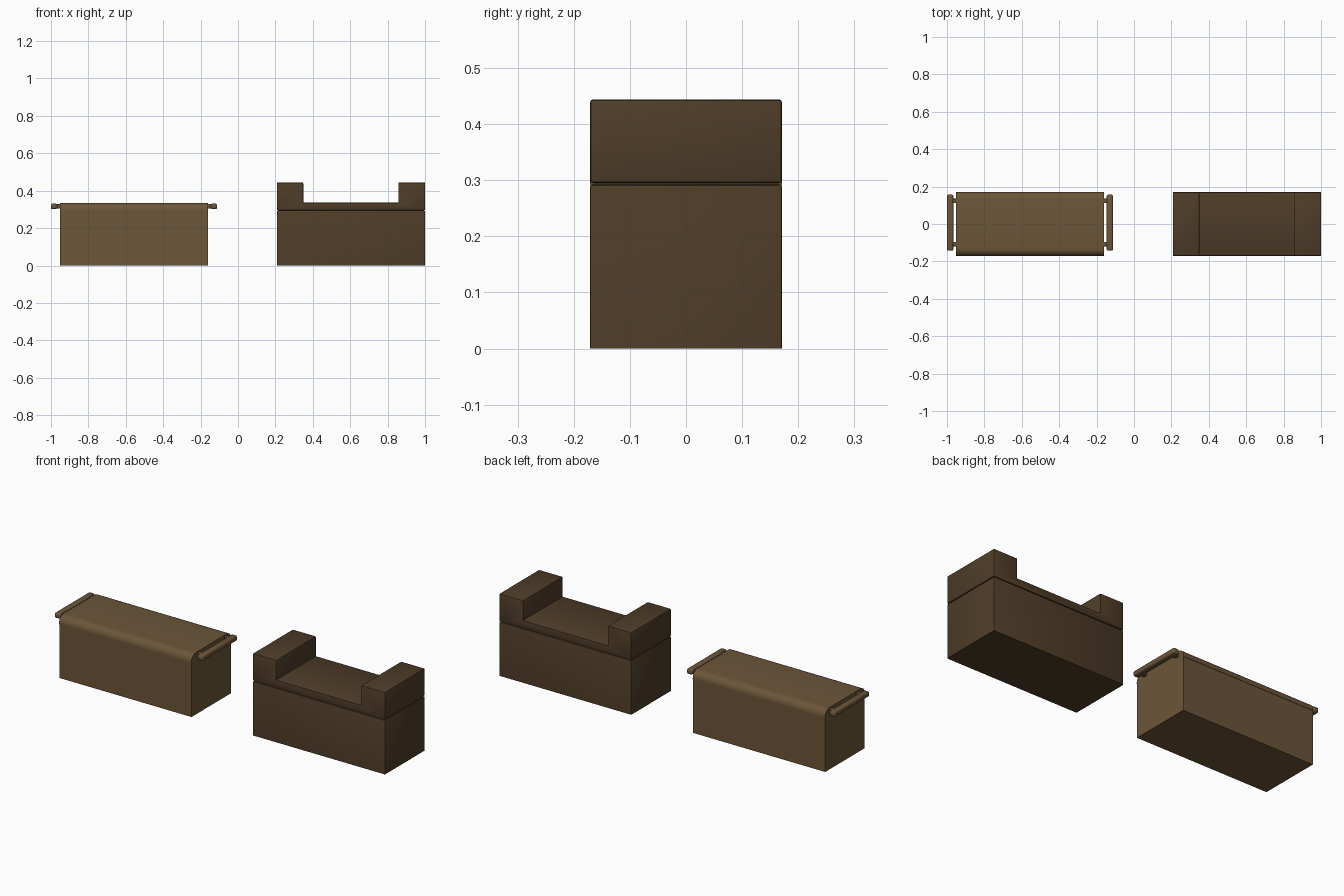
import bpy, bmesh, math

if "Cube" in bpy.data.objects:
    bpy.data.objects.remove(bpy.data.objects["Cube"])


def material(name, rgb):
    m = bpy.data.materials.new(name)
    m.diffuse_color = (*rgb, 1)
    m.use_nodes = True
    m.node_tree.nodes["Principled BSDF"].inputs["Base Color"].default_value = m.diffuse_color
    return m


LIGHT = material("light_wood", (0.15, 0.092, 0.041))
DARK = material("dark_wood", (0.077, 0.046, 0.021))


def prism(name, pts, axis, lo, hi, mat, bevel=0.0, segments=2, smooth=False, keep_bottom=None):
    """Extrude a closed profile along x (points are y,z) or y (points are x,z)."""
    bm = bmesh.new()
    place = (lambda p, t: (t, p[0], p[1])) if axis == 'x' else (lambda p, t: (p[0], t, p[1]))
    rings = [[bm.verts.new(place(p, t)) for p in pts] for t in (lo, hi)]
    n = len(pts)
    bm.faces.new(rings[0])
    bm.faces.new(rings[1][::-1])
    for i in range(n):
        j = (i + 1) % n
        bm.faces.new((rings[0][i], rings[1][i], rings[1][j], rings[0][j]))
    bmesh.ops.recalc_face_normals(bm, faces=bm.faces)
    if bevel:
        # soften convex edges, leaving the chosen bottom rim sharp
        edges = [e for e in bm.edges if e.is_convex and not (
            keep_bottom is not None and all(abs(v.co.z - keep_bottom) < 1e-4 for v in e.verts))]
        bmesh.ops.bevel(bm, geom=edges, offset=bevel, segments=segments,
                        profile=0.5, affect='EDGES', clamp_overlap=True)
    me = bpy.data.meshes.new(name)
    bm.to_mesh(me)
    bm.free()
    me.materials.append(mat)
    ob = bpy.data.objects.new(name, me)
    bpy.context.collection.objects.link(ob)
    if smooth:
        bpy.ops.object.select_all(action='DESELECT')
        ob.select_set(True)
        bpy.context.view_layer.objects.active = ob
        bpy.ops.object.shade_smooth_by_angle(angle=math.radians(35))
    return ob


def box(name, x0, x1, y0, y1, z0, z1, mat, **kw):
    return prism(name, [(x0, z0), (x1, z0), (x1, z1), (x0, z1)], 'y', y0, y1, mat, **kw)


# Light chest: plain body under a lid with rounded long edges
L, R, MID = -0.952, -0.16, -0.556
box("light_chest_body", L, R, -0.169, 0.169, 0, 0.291, LIGHT)
RAD, TOP, W = 0.038, 0.335, 0.171
arc = [math.radians(a) for a in range(0, 91, 15)]
right = [(W - RAD + RAD * math.cos(a), TOP - RAD + RAD * math.sin(a)) for a in arc]
profile = [(W, 0.291)] + right + [(-y, z) for y, z in reversed(right)] + [(-W, 0.291)]
prism("light_chest_lid", profile, 'x', L, R, LIGHT, smooth=True)

# End handles: a rounded bar on two short posts
for side, s in (("left", -1), ("right", 1)):
    a, b = sorted((MID + s * 0.410, MID + s * 0.444))
    box(side + "_handle_bar", a, b, -0.143, 0.157, 0.302, 0.331, LIGHT,
        bevel=0.009, segments=3, smooth=True)
    a, b = sorted((MID + s * 0.39, MID + s * 0.415))
    for end, y in (("front", -0.107), ("back", 0.123)):
        box(f"{side}_handle_{end}_post", a, b, y - 0.012, y + 0.012, 0.305, 0.329, LIGHT,
            bevel=0.004, segments=2, smooth=True)

# Dark chest: base, recessed seam and U-shaped top
X0, X1 = 0.208, 1.0
box("dark_chest_base", X0, X1, -0.171, 0.171, 0, 0.292, DARK,
    bevel=0.004, smooth=True, keep_bottom=0)
box("dark_chest_seam", X0 + 0.006, X1 - 0.006, -0.165, 0.165, 0.28, 0.31, DARK)
u = [(X0, 0.295), (X1, 0.295), (X1, 0.444), (0.857, 0.444),
     (0.857, 0.337), (0.349, 0.337), (0.349, 0.444), (X0, 0.444)]
prism("dark_chest_top", u, 'y', -0.171, 0.171, DARK, bevel=0.005, smooth=True)
